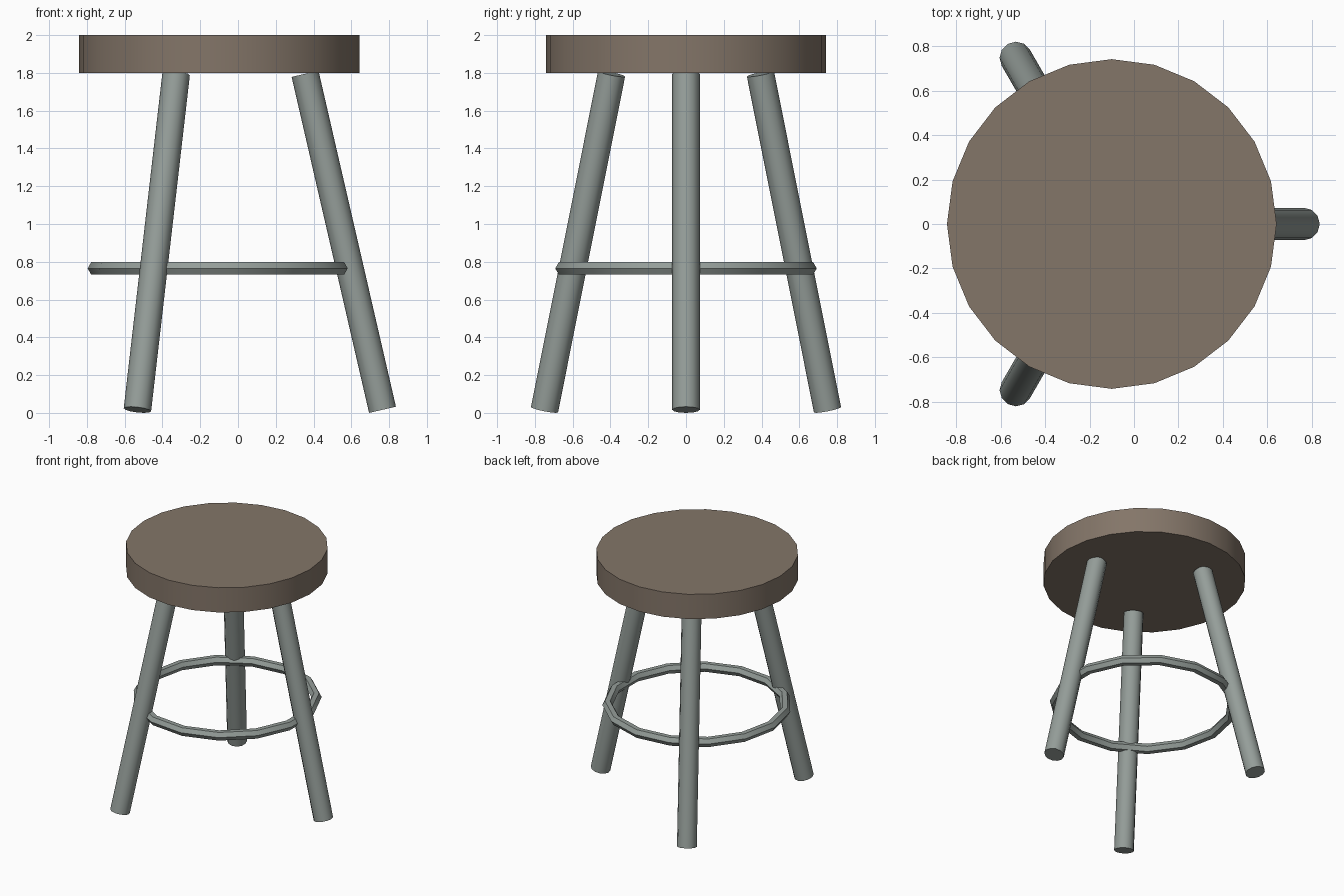
import bpy
from math import radians, cos, sin, pi
from mathutils import Vector, Matrix

if "Cube" in bpy.data.objects:
    bpy.data.objects.remove(bpy.data.objects["Cube"])

AXIS_X = -0.10  # shared centre of seat, legs and ring


def material(name, rgb):
    mat = bpy.data.materials.new(name)
    mat.diffuse_color = (*rgb, 1)
    mat.use_nodes = True
    mat.node_tree.nodes["Principled BSDF"].inputs["Base Color"].default_value = mat.diffuse_color
    return mat


wood = material("wood", (0.23, 0.18, 0.14))
metal = material("metal", (0.30, 0.34, 0.32))


def finish(name, mat, angle):
    obj = bpy.context.object
    obj.name = name
    obj.data.materials.append(mat)
    bpy.ops.object.shade_smooth_by_angle(angle=radians(angle))
    return obj


# Round seat
bpy.ops.mesh.primitive_cylinder_add(vertices=24, radius=0.742, depth=0.2,
                                    location=(AXIS_X, 0, 1.9))
finish("seat", wood, 35)


# Three splayed legs with square-cut ends
def leg(name, angle):
    out = Vector((cos(angle), sin(angle), 0))
    centre = Vector((AXIS_X, 0, 0))
    top = centre + out * 0.455 + Vector((0, 0, 1.795))
    foot = centre + out * 0.865 + Vector((0, 0, 0.0165))
    axis = top - foot
    bpy.ops.mesh.primitive_cylinder_add(vertices=12, radius=0.073, depth=axis.length)
    obj = finish(name, metal, 35)
    z = axis.normalized()
    y = z.cross(out).normalized()
    x = y.cross(z)
    rot = Matrix((x, y, z)).transposed().to_4x4()
    obj.matrix_world = Matrix.Translation((top + foot) / 2) @ rot


for i, name in enumerate(("right_leg", "back_left_leg", "front_left_leg")):
    leg(name, i * 2 * pi / 3)

# Foot ring with a six-sided section
bpy.ops.mesh.primitive_torus_add(major_segments=15, minor_segments=6,
                                 major_radius=0.658, minor_radius=0.038,
                                 location=(AXIS_X, 0, 0.765),
                                 rotation=(0, 0, pi))
finish("foot_ring", metal, 35)
